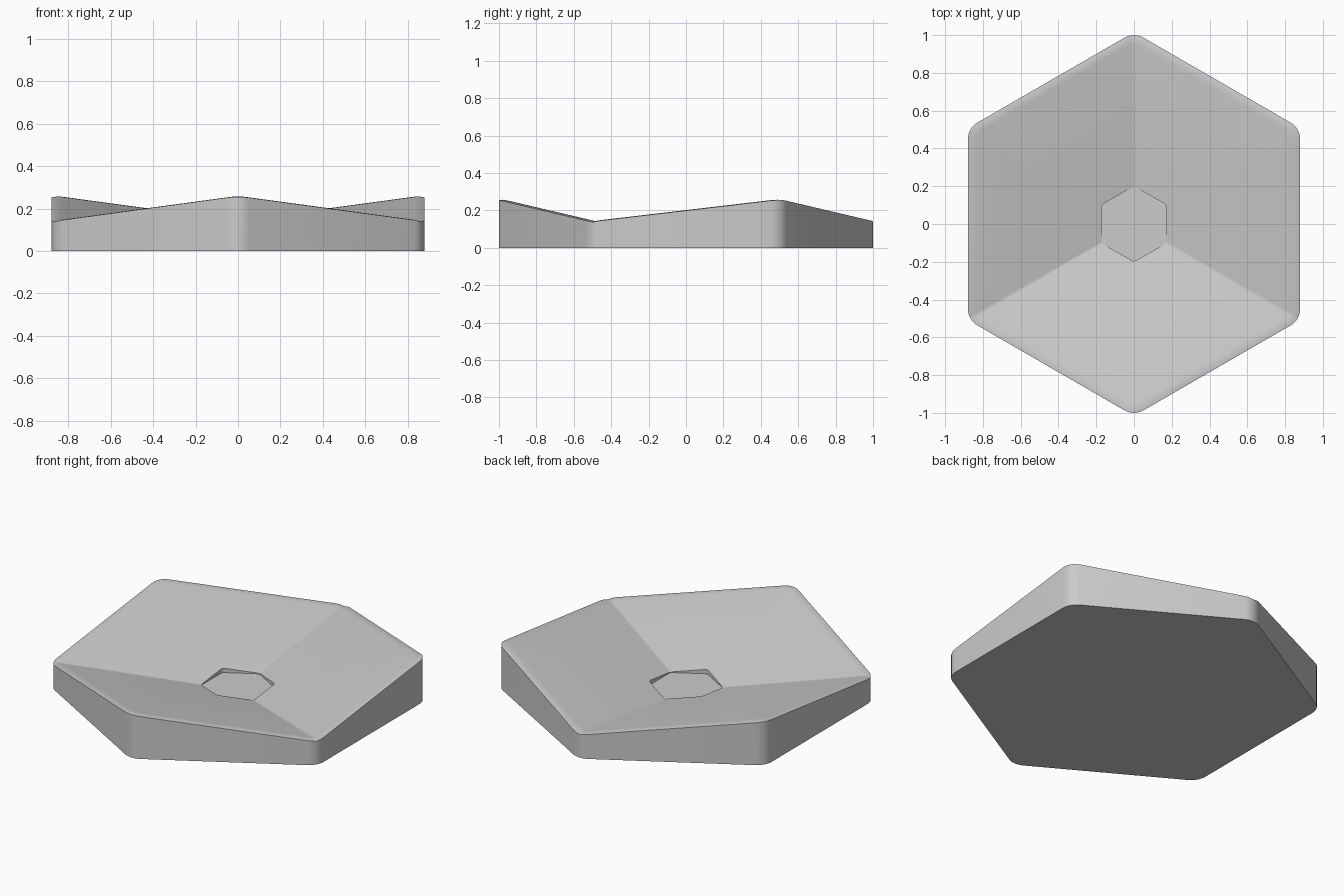
import bpy, bmesh
from math import sin, cos, radians

if "Cube" in bpy.data.objects:
    bpy.data.objects.remove(bpy.data.objects["Cube"])

ARC = 7          # points per rounded corner
BASE_Z, SLOPE = 0.02, 0.235


def rounded_hex(radius, fillet):
    """Outline of a pointy-front hexagon with rounded corners."""
    pts = []
    for k in range(6):
        a = -90 + 60 * k
        c = radius - fillet / cos(radians(30))
        for i in range(ARC):
            t = radians(a - 30 + 60 * i / (ARC - 1))
            pts.append((c * cos(radians(a)) + fillet * cos(t),
                        c * sin(radians(a)) + fillet * sin(t)))
    return pts


def dish(x, y):
    """Three planes rising to every second corner, valleys between them."""
    return BASE_Z + SLOPE * max(x * cos(radians(a)) + y * sin(radians(a))
                                for a in (-90, 30, 150))


def add_ring(bm, outline, height):
    return [bm.verts.new((x, y, height(x, y))) for x, y in outline]


bm = bmesh.new()
outer = rounded_hex(1.0155, 0.1)
hub = rounded_hex(0.2, 0.03)

# Base, outer wall, soft lip, dish slopes, recessed hub floor
rings = [
    add_ring(bm, outer, lambda x, y: 0.0),
    add_ring(bm, outer, dish),
    add_ring(bm, rounded_hex(0.992, 0.08), lambda x, y: dish(x, y) + 0.007),
    add_ring(bm, rounded_hex(0.962, 0.06), lambda x, y: dish(x, y) + 0.009),
    add_ring(bm, hub, dish),
    add_ring(bm, hub, lambda x, y: 0.04),
]
for lo, hi in zip(rings, rings[1:]):
    n = len(lo)
    for i in range(n):
        j = (i + 1) % n
        bm.faces.new((lo[i], lo[j], hi[j], hi[i]))
bm.faces.new(list(reversed(rings[0])))
bm.faces.new(rings[-1])

mesh = bpy.data.meshes.new("hex_dish_tile")
bm.to_mesh(mesh)
bm.free()
tile = bpy.data.objects.new("hex_dish_tile", mesh)
bpy.context.collection.objects.link(tile)

# Smooth shading with crisp rim and base edges
bpy.context.view_layer.objects.active = tile
tile.select_set(True)
bpy.ops.object.shade_smooth_by_angle(angle=radians(40))
